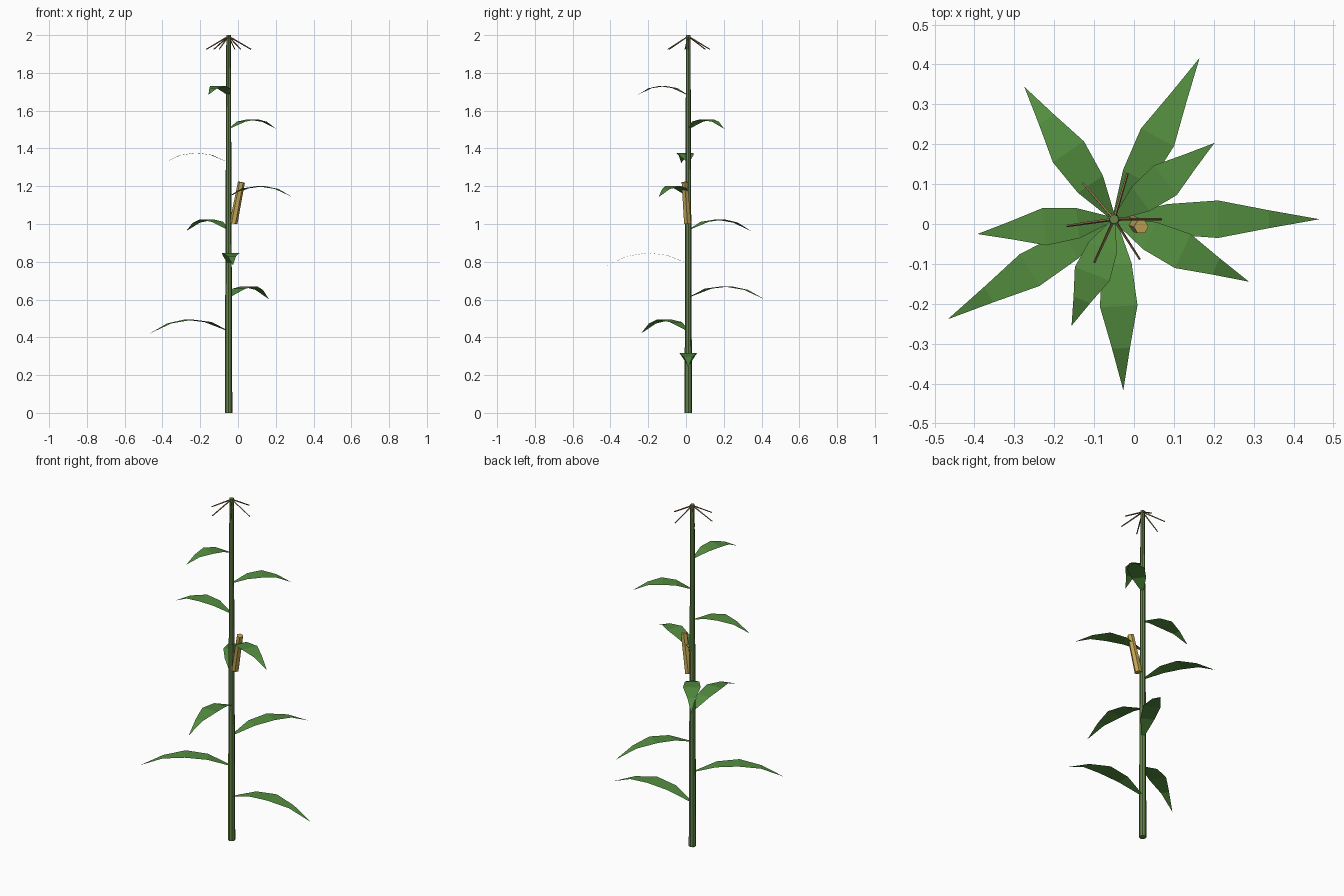
import bpy, math
from mathutils import Vector

if "Cube" in bpy.data.objects:
    bpy.data.objects.remove(bpy.data.objects["Cube"])

CX, CY = -0.05, 0.012   # stalk axis


def material(name, rgb):
    m = bpy.data.materials.new(name)
    m.diffuse_color = (*rgb, 1)
    m.use_nodes = True
    m.node_tree.nodes["Principled BSDF"].inputs["Base Color"].default_value = m.diffuse_color
    return m


STALK = material("stalk green", (0.125, 0.235, 0.062))
LEAF = material("leaf green", (0.088, 0.27, 0.05))
COB = material("cob yellow", (0.56, 0.38, 0.09))
TASSEL = material("tassel brown", (0.27, 0.16, 0.075))


def add_mesh(name, verts, faces, mat):
    me = bpy.data.meshes.new(name)
    me.from_pydata(verts, [], faces)
    me.materials.append(mat)
    me.update()
    ob = bpy.data.objects.new(name, me)
    bpy.context.collection.objects.link(ob)
    return ob


def rod(name, a, b, r1, r2, sides, mat):
    """Tapered flat-faced prism from point a to point b."""
    a, b = Vector(a), Vector(b)
    rot = Vector((0, 0, 1)).rotation_difference(b - a)
    verts = []
    for p, r in ((a, r1), (b, r2)):
        for k in range(sides):
            t = 2 * math.pi * k / sides
            verts.append(p + rot @ Vector((r * math.cos(t), r * math.sin(t), 0)))
    faces = [(k, (k + 1) % sides, sides + (k + 1) % sides, sides + k) for k in range(sides)]
    faces += [tuple(reversed(range(sides))), tuple(range(sides, 2 * sides))]
    return add_mesh(name, verts, faces, mat)


def leaf(name, angle, z, length, rise, tip):
    """Arched strip, level across its width, ending in a point."""
    d = Vector((math.cos(angle), math.sin(angle), 0))
    side = Vector((-d.y, d.x, 0))
    a, b = 4 * rise - tip, 4 * rise - 2 * tip   # parabola through rise and tip
    verts = []
    for t, w in ((0, 0.007), (0.25, 0.038), (0.5, 0.047), (0.75, 0.0225)):
        c = Vector((CX, CY, z + a * t - b * t * t)) + d * (0.007 + (length - 0.007) * t)
        verts += [c - side * w, c + side * w]
    verts.append(Vector((CX, CY, z + tip)) + d * length)
    faces = [(2 * k, 2 * k + 2, 2 * k + 3, 2 * k + 1) for k in range(3)] + [(6, 8, 7)]
    return add_mesh(name, verts, faces, LEAF)


# Stalk
rod("stalk", (CX, CY, 0), (CX, CY, 2.0), 0.02, 0.012, 8, STALK)

# Nine leaves spiralling up the stalk, shorter towards the top
for i in range(9):
    leaf(f"leaf_{i + 1}", -2.6 * i, 0.257 + 0.1785 * i, 0.515 - 0.0284 * i,
         0.06 - 0.0018 * i, -0.017 + 0.002 * i)

# Cob leaning away from the stalk
rod("cob", (-0.024, 0.008, 1.003), (0.018, -0.007, 1.221), 0.021, 0.0185, 6, COB)

# Tassel branches drooping from the top
for i in range(6):
    c, s = math.cos(-i), math.sin(-i)
    rod(f"tassel_branch_{i + 1}", (CX, CY, 1.994),
        (CX + 0.119 * c, CY + 0.119 * s, 1.925), 0.004, 0.003, 4, TASSEL)
